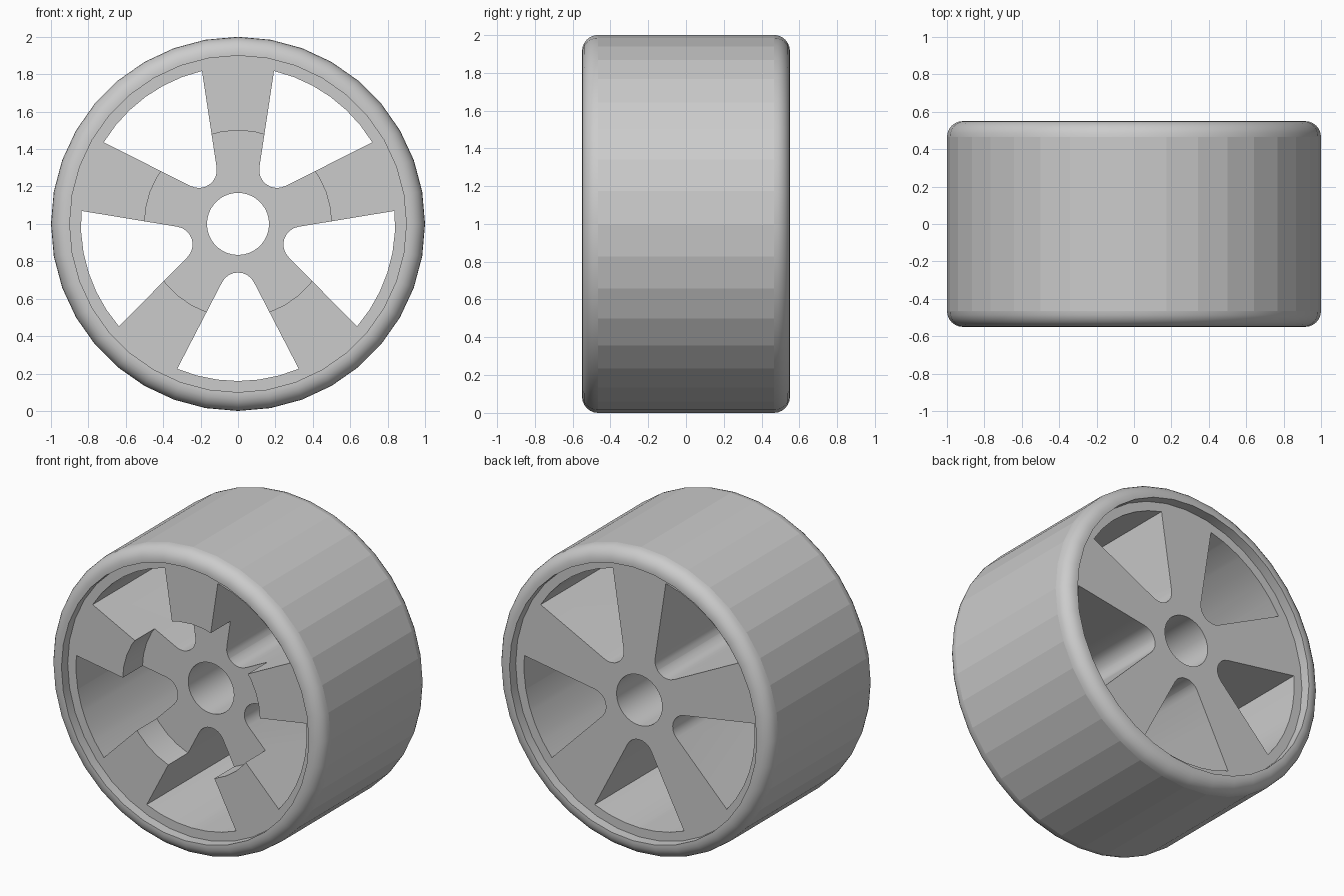
import bpy, bmesh
from math import sin, cos, pi, radians, atan2, hypot
from mathutils import Matrix

cube = bpy.data.objects.get("Cube")
if cube:
    bpy.data.objects.remove(cube)

grey = bpy.data.materials.new("plain grey")
grey.use_nodes = True
GREY = (0.6, 0.6, 0.6, 1)
grey.diffuse_color = GREY
grey.node_tree.nodes["Principled BSDF"].inputs["Base Color"].default_value = GREY

CENTRE = 1.0


def finish(bm, name):
    bmesh.ops.recalc_face_normals(bm, faces=bm.faces)
    mesh = bpy.data.meshes.new(name)
    bm.to_mesh(mesh)
    bm.free()
    mesh.materials.append(grey)
    obj = bpy.data.objects.new(name, mesh)
    bpy.context.collection.objects.link(obj)
    obj.location.z = CENTRE
    return obj


def lathe(name, profile, sides):
    """Turn a closed (radius, y) profile around the y axle."""
    bm = bmesh.new()
    rings = []
    for i in range(sides):
        a = 2 * pi * i / sides
        rings.append([bm.verts.new((r * cos(a), y, r * sin(a))) for r, y in profile])
    n = len(profile)
    for i in range(sides):
        p, q = rings[i], rings[(i + 1) % sides]
        for j in range(n):
            k = (j + 1) % n
            bm.faces.new((p[j], p[k], q[k], q[j]))
    return finish(bm, name)


def smooth(obj, degrees):
    bpy.ops.object.select_all(action='DESELECT')
    obj.select_set(True)
    bpy.context.view_layer.objects.active = obj
    bpy.ops.object.shade_smooth_by_angle(angle=radians(degrees))


# Rim: broad barrel with a rounded lip on each side
HALF, LIP, ROUND, INNER = 0.55, 0.9, 0.085, 0.84
FACE = 0.485
corner = [(1 - ROUND + ROUND * cos(t * pi / 12), HALF - ROUND + ROUND * sin(t * pi / 12))
          for t in range(7)]
side = corner + [(LIP, HALF), (LIP, FACE - 0.02)]
rim = lathe("rim", side + [(r, -y) for r, y in reversed(side)], 36)
smooth(rim, 40)
for face in rim.data.polygons:
    # the tread is faceted, the lips are smooth
    if abs(face.center.y) < 0.01 and hypot(face.center.x, face.center.z) > 0.95:
        face.use_smooth = False

# Spoked disc with a hub recessed on the front only
HUB_R, BORE, HUB_Y = 0.5, 0.166, -0.28
disc = lathe("spokes_and_hub", [(BORE, HUB_Y), (HUB_R, HUB_Y), (HUB_R, -FACE),
                                (0.93, -FACE), (0.93, FACE), (BORE, FACE)], 36)

# Window outline: an arc at the rim and a round end near the hub
END, END_R, SLOPE = 0.356, 0.096, radians(27.3)
spread = atan2(0.325, 0.775)
window = [(INNER * sin(spread * t / 3), INNER * cos(spread * t / 3)) for t in range(-3, 4)]
for t in range(9):
    a = -SLOPE - (pi - 2 * SLOPE) * t / 8
    window.append((END_R * cos(a), END + END_R * sin(a)))

bm = bmesh.new()
for k in range(5):
    turn = Matrix.Rotation(pi + 2 * pi * k / 5, 3, 'Y')
    verts = [bm.verts.new(turn @ Matrix.Translation((x, -0.7, z)).translation) for x, z in window]
    base = bm.faces.new(verts)
    top = bmesh.ops.extrude_face_region(bm, geom=[base])["geom"]
    bmesh.ops.translate(bm, vec=(0, 1.4, 0),
                        verts=[g for g in top if isinstance(g, bmesh.types.BMVert)])
cutter = finish(bm, "window_cutter")
cutter.hide_render = True

cut = disc.modifiers.new("windows", 'BOOLEAN')
cut.operation = 'DIFFERENCE'
cut.solver = 'EXACT'
cut.object = cutter
bpy.context.view_layer.update()
bpy.ops.object.select_all(action='DESELECT')
disc.select_set(True)
bpy.context.view_layer.objects.active = disc
bpy.ops.object.modifier_apply(modifier=cut.name)
bpy.data.objects.remove(cutter)
smooth(disc, 35)
